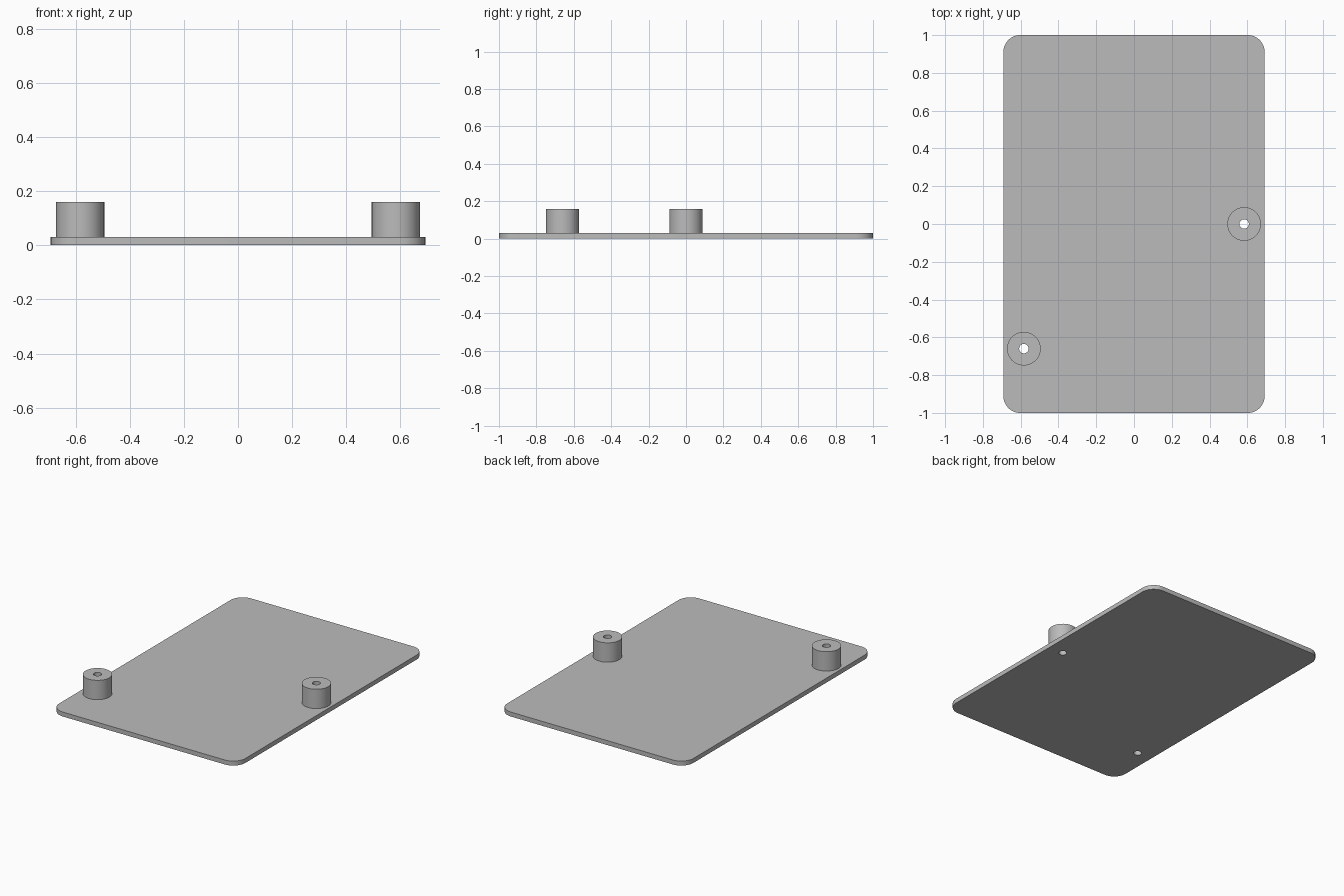
import bpy, bmesh
from math import cos, sin, pi, radians

cube = bpy.data.objects.get("Cube")
if cube:
    bpy.data.objects.remove(cube, do_unlink=True)

grey = bpy.data.materials.new("plain grey")
grey.use_nodes = True
colour = (0.5, 0.5, 0.5, 1)
grey.diffuse_color = colour
grey.node_tree.nodes["Principled BSDF"].inputs["Base Color"].default_value = colour

PLATE_X, PLATE_Y, PLATE_TOP = 0.692, 1.0, 0.03
CORNER = 0.09
BOSS_RADIUS, HOLE_RADIUS, BOSS_TOP = 0.089, 0.025, 0.16
BOSSES = {"right_front_standoff": (-0.583, -0.66),
          "left_middle_standoff": (0.583, 0.0)}


def circle(centre, radius, steps=48):
    return [(centre[0] + radius * cos(2 * pi * i / steps),
             centre[1] + radius * sin(2 * pi * i / steps)) for i in range(steps)]


def rounded_rectangle(half_x, half_y, radius, steps=12):
    points = []
    for quarter, (sx, sy) in enumerate([(1, 1), (-1, 1), (-1, -1), (1, -1)]):
        for i in range(steps + 1):
            a = (quarter + i / steps) * pi / 2
            points.append((sx * (half_x - radius) + radius * cos(a),
                           sy * (half_y - radius) + radius * sin(a)))
    return points


def extruded(name, loops, bottom, top):
    """Fill an outline with its holes and extrude it upwards."""
    bm = bmesh.new()
    edges = []
    for loop in loops:
        verts = [bm.verts.new((x, y, bottom)) for x, y in loop]
        edges += [bm.edges.new((verts[i - 1], v)) for i, v in enumerate(verts)]
    bmesh.ops.triangle_fill(bm, edges=edges, use_beauty=True)
    result = bmesh.ops.extrude_face_region(bm, geom=bm.faces[:], use_keep_orig=True)
    raised = [g for g in result["geom"] if isinstance(g, bmesh.types.BMVert)]
    bmesh.ops.translate(bm, verts=raised, vec=(0, 0, top - bottom))
    bmesh.ops.recalc_face_normals(bm, faces=bm.faces[:])
    mesh = bpy.data.meshes.new(name)
    bm.to_mesh(mesh)
    bm.free()
    mesh.materials.append(grey)
    obj = bpy.data.objects.new(name, mesh)
    bpy.context.collection.objects.link(obj)
    bpy.ops.object.select_all(action="DESELECT")
    obj.select_set(True)
    bpy.context.view_layer.objects.active = obj
    bpy.ops.object.shade_smooth_by_angle(angle=radians(30))


# Base plate with through holes
holes = [circle(c, HOLE_RADIUS) for c in BOSSES.values()]
extruded("base_plate", [rounded_rectangle(PLATE_X, PLATE_Y, CORNER)] + holes, 0, PLATE_TOP)

# Hollow standoffs
for name, centre in BOSSES.items():
    extruded(name, [circle(centre, BOSS_RADIUS), circle(centre, HOLE_RADIUS)],
             PLATE_TOP, BOSS_TOP)
